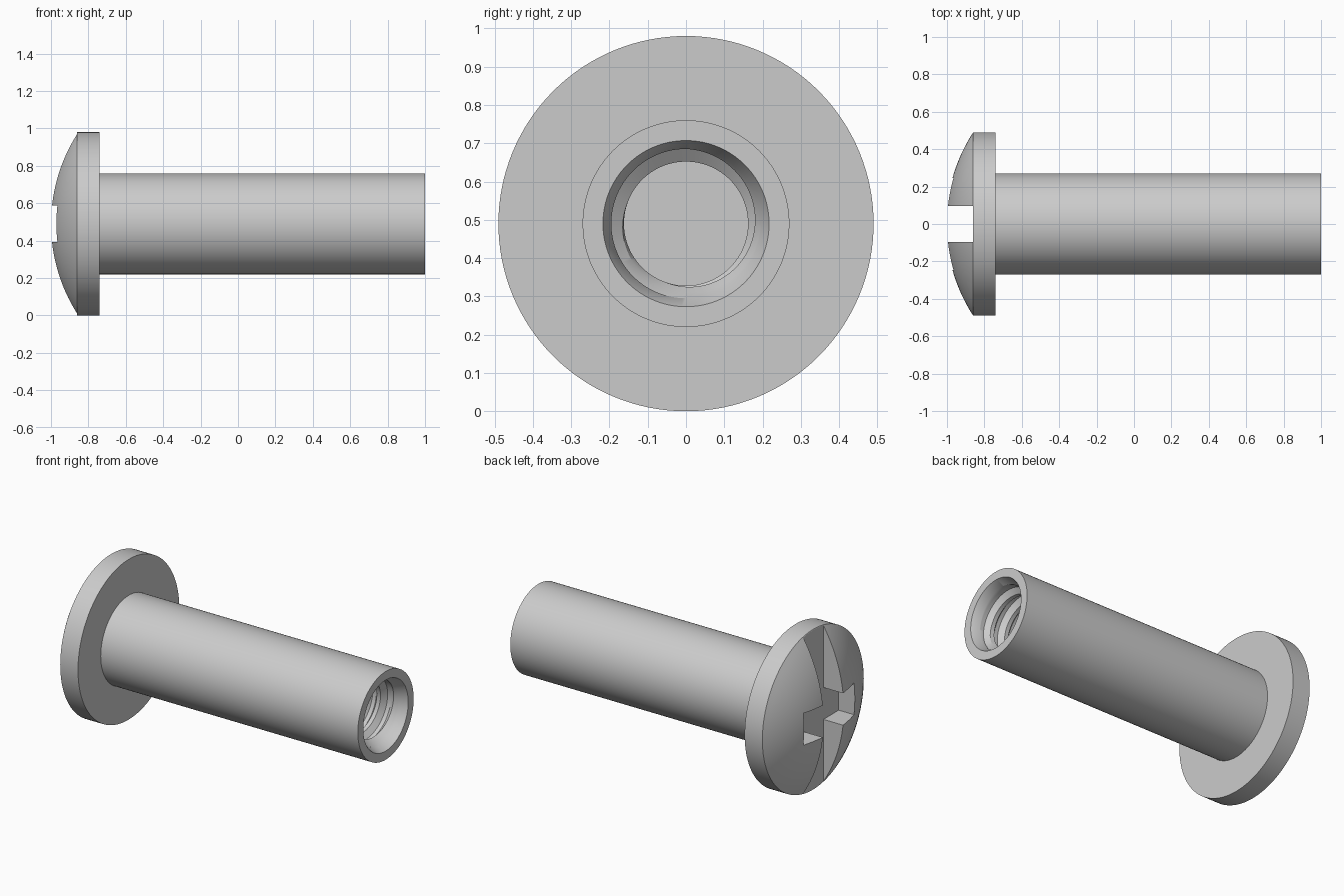
import bpy
import bmesh
import math

cube = bpy.data.objects.get("Cube")
if cube:
    bpy.data.objects.remove(cube, do_unlink=True)

AXIS_Z = 0.49
SEGMENTS = 128

steel = bpy.data.materials.new("grey steel")
steel.use_nodes = True
steel.diffuse_color = (0.6, 0.6, 0.6, 1)
steel.node_tree.nodes["Principled BSDF"].inputs["Base Color"].default_value = (0.6, 0.6, 0.6, 1)


def revolve(name, rows, point):
    """Sweep rows around the x axis; point(row, turn) gives x and radius."""
    bm = bmesh.new()
    grid = []
    for row in rows:
        ring = []
        for i in range(SEGMENTS + 1):
            turn = i / SEGMENTS
            x, r = point(row, turn)
            a = turn * math.tau
            ring.append(bm.verts.new((x, r * math.cos(a), AXIS_Z + r * math.sin(a))))
        grid.append(ring)
    for a, b in zip(grid, grid[1:]):
        for i in range(SEGMENTS):
            bm.faces.new((a[i], a[i + 1], b[i + 1], b[i]))
    bmesh.ops.remove_doubles(bm, verts=bm.verts, dist=0.00001)
    mesh = bpy.data.meshes.new(name)
    bm.to_mesh(mesh)
    bm.free()
    mesh.materials.append(steel)
    obj = bpy.data.objects.new(name, mesh)
    bpy.context.collection.objects.link(obj)
    return obj


def activate(obj):
    bpy.ops.object.select_all(action='DESELECT')
    obj.select_set(True)
    bpy.context.view_layer.objects.active = obj


def cut_box(target, size, center):
    """Subtract a box from the target."""
    bpy.ops.mesh.primitive_cube_add(size=1, location=center)
    box = bpy.context.object
    box.name = "slot_cutter"
    box.scale = size
    box.hide_render = True
    box.data.materials.append(steel)
    activate(target)
    mod = target.modifiers.new("slot", 'BOOLEAN')
    mod.operation = 'DIFFERENCE'
    mod.solver = 'EXACT'
    mod.object = box
    bpy.context.view_layer.update()
    bpy.ops.object.modifier_apply(modifier=mod.name)
    bpy.data.objects.remove(box, do_unlink=True)


# Domed head with a straight rim
APEX, RIM_X, BACK_X, HEAD_R = -1.005, -0.86, -0.74, 0.49
height = RIM_X - APEX
dome_r = (HEAD_R ** 2 + height ** 2) / (2 * height)
sweep = math.asin(HEAD_R / dome_r)
STEPS = 16
profile = [(APEX + dome_r * (1 - math.cos(sweep * i / STEPS)),
            dome_r * math.sin(sweep * i / STEPS)) for i in range(STEPS + 1)]
profile += [(BACK_X, HEAD_R), (BACK_X, 0)]
head = revolve("head", profile, lambda row, turn: row)

# Combination drive: one full-width slot and one short cross slot
SLOT_FLOOR = -0.862
depth = 0.3
slot_x = SLOT_FLOOR - depth / 2
cut_box(head, (depth, 0.195, 1.2), (slot_x, 0, AXIS_Z))
cut_box(head, (depth, 0.49, 0.195), (slot_x, 0, AXIS_Z))

# Barrel with a countersunk, blind, threaded bore
PITCH, TURNS = 0.1, 14
CREST, ROOT = 0.162, 0.195
START = 0.95
END = START - PITCH * TURNS
thread = ((0, CREST), (0.25, CREST), (0.5, ROOT), (0.75, ROOT))

rows = [(BACK_X, 0.27, False), (1, 0.27, False), (1, 0.217, False), (START, ROOT, False)]
for t in range(TURNS + 2):
    rows += [(START - PITCH * (t + f), r, True) for f, r in thread]
rows += [(END, ROOT, False), (END, 0, False)]


def barrel_point(row, turn):
    x, r, helical = row
    if not helical:
        return x, r
    x = min(START, max(END, x + PITCH * turn))
    if x <= END:
        return x, ROOT
    # Thread fades in at the mouth
    return x, max(r, ROOT - (START - x) * 0.6)


barrel = revolve("threaded_barrel", rows, barrel_point)

for obj in (head, barrel):
    activate(obj)
    bpy.ops.object.shade_smooth_by_angle(angle=math.radians(25))
